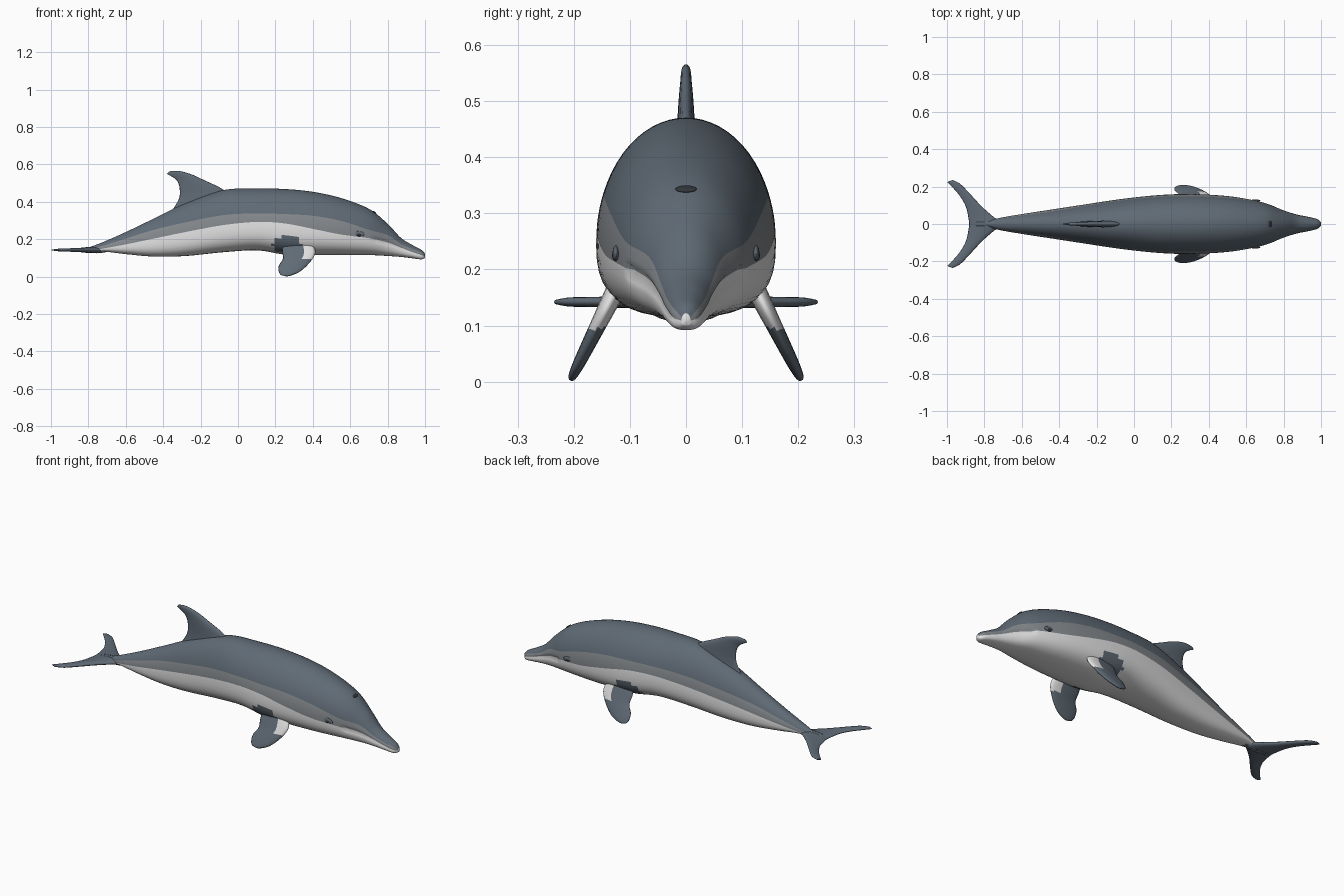
import bpy, bmesh, math
from mathutils import Vector

cube = bpy.data.objects.get("Cube")
if cube:
    bpy.data.objects.remove(cube, do_unlink=True)


def make_material(name, colour):
    mat = bpy.data.materials.new(name)
    mat.use_nodes = True
    mat.diffuse_color = (*colour, 1)
    mat.node_tree.nodes["Principled BSDF"].inputs["Base Color"].default_value = (*colour, 1)
    return mat


dark = make_material("slate grey", (.115, .145, .178))
mid = make_material("mid grey", (.23, .245, .26))
pale = make_material("pale belly", (.76, .76, .76))
black = make_material("eye black", (.03, .035, .04))
DARK, MID, PALE = range(3)


def spline(rows, steps):
    """Smooth curve through rows of numbers."""
    pts = [Vector(r) for r in rows]
    out = []
    for i in range(len(pts) - 1):
        a, b, c, d = (pts[min(max(i + k, 0), len(pts) - 1)] for k in (-1, 0, 1, 2))
        for s in range(steps):
            t = s / steps
            out.append(b + (c - a) * (t / 2) + (a * 2 - b * 5 + c * 4 - d) * (t * t / 2)
                       + (b * 3 - a - c * 3 + d) * (t ** 3 / 2))
    return out + [pts[-1]]


def loft(name, rings, paint):
    """Skin closed rings; paint(index in ring, centre) picks the colour slot."""
    bm = bmesh.new()
    grid = [[bm.verts.new(p) for p in ring] for ring in rings]
    n = len(grid[0])
    for r0, r1 in zip(grid, grid[1:]):
        for k in range(n):
            f = bm.faces.new((r0[k], r0[(k + 1) % n], r1[(k + 1) % n], r1[k]))
            f.material_index = paint(k, f.calc_center_median())
    for ring in (grid[0], grid[-1]):
        f = bm.faces.new(ring)
        f.material_index = paint(0, f.calc_center_median())
    bmesh.ops.recalc_face_normals(bm, faces=bm.faces)
    for f in bm.faces:
        f.smooth = True
    mesh = bpy.data.meshes.new(name)
    bm.to_mesh(mesh)
    bm.free()
    obj = bpy.data.objects.new(name, mesh)
    bpy.context.collection.objects.link(obj)
    for mat in (dark, mid, pale):
        mesh.materials.append(mat)
    return obj


# Body: x, back height, belly height, half width, pale edge, dark edge
stations = [
    (-.80, .155, .125, .010, .135, .142),
    (-.72, .185, .133, .032, .150, .165),
    (-.60, .238, .120, .053, .172, .203),
    (-.45, .310, .107, .076, .203, .250),
    (-.28, .392, .110, .102, .238, .290),
    (-.08, .462, .130, .132, .275, .328),
    (.10, .470, .140, .152, .292, .338),
    (.25, .468, .118, .160, .284, .334),
    (.40, .453, .115, .157, .255, .325),
    (.55, .420, .115, .143, .225, .298),
    (.70, .362, .115, .112, .205, .250),
    (.80, .282, .110, .073, .182, .222),
    (.87, .208, .105, .051, .155, .175),
    (.93, .170, .098, .039, .132, .148),
    (.98, .143, .092, .026, .115, .130),
    (1.0, .122, .100, .008, .109, .115),
]
LOWER, BAND, UPPER = 12, 4, 12
POWER = 2.7  # fullness of the lower flank


def body_point(st, angle):
    x, top, bot, w = st[:4]
    mid_z = bot + .38 * (top - bot)
    s, c = math.sin(angle), max(math.cos(angle), 0)
    if s >= 0:
        return Vector((x, w * c, mid_z + (top - mid_z) * s))
    e = 2 / POWER
    return Vector((x, w * c ** e, mid_z - (mid_z - bot) * (-s) ** e))


def angle_at(st, z):
    top, bot = st[1], st[2]
    mid_z = bot + .38 * (top - bot)
    if z >= mid_z:
        return math.asin(min((z - mid_z) / (top - mid_z), .95))
    return -math.asin(min((mid_z - z) / (mid_z - bot), .95) ** (POWER / 2))


def body_ring(st):
    q = math.pi / 2
    aw, ad = angle_at(st, st[4]), angle_at(st, st[5])
    angles = [-q + (aw + q) * i / LOWER for i in range(LOWER)]
    angles += [aw + (ad - aw) * i / BAND for i in range(BAND)]
    angles += [ad + (q - ad) * i / UPPER for i in range(UPPER + 1)]
    half = [body_point(st, a) for a in angles]
    if .72 < st[0] < .99:  # mouth crease
        half[LOWER].y *= .9
    return half + [Vector((p.x, -p.y, p.z)) for p in half[-2:0:-1]]


def body_paint(k, c):
    row = k if k < LOWER + BAND + UPPER else 2 * (LOWER + BAND + UPPER) - 1 - k
    # grey patch round each flipper root
    if ((c.x - .26) / .075) ** 2 + ((c.z - .17) / .05) ** 2 < 1 and abs(c.y) > .08:
        return DARK
    return PALE if row < LOWER else MID if row < LOWER + BAND else DARK


smooth_stations = spline(stations, 8)
loft("body", [body_ring(s) for s in smooth_stations], body_paint)


# Fins: each row is leading u, v, trailing u, v, half thickness
def fin(name, rows, place, normal, paint=lambda k, c: DARK):
    rings, n = [], 10
    for lu, lv, tu, tv, thick in spline(rows, 6):
        lead, trail = place(lu, lv), place(tu, tv)
        ring = []
        for i in range(2 * n):
            a = math.pi * i / n
            t = (1 - math.cos(a)) / 2
            ring.append(lead.lerp(trail, t) + normal * thick * math.sin(a) * (1.25 - .5 * t))
        rings.append(ring)
    return loft(name, rings, paint)


fin("dorsal_fin", [
    (-.04, .43, -.37, .33, .020),
    (-.09, .472, -.318, .41, .016),
    (-.18, .515, -.312, .47, .013),
    (-.25, .547, -.325, .51, .010),
    (-.32, .565, -.35, .532, .008),
    (-.368, .562, -.380, .548, .003),
], lambda u, v: Vector((u, 0, v)), Vector((0, 1, 0)))

fluke = [
    (-.69, -.01, -.880, -.01, .017),
    (-.765, .05, -.885, .03, .013),
    (-.82, .10, -.898, .09, .011),
    (-.88, .165, -.928, .145, .009),
    (-.93, .215, -.965, .19, .008),
    (-.97, .235, -.998, .225, .004),
]
flipper = [
    (.395, .185, .24, .20, .018),
    (.413, .14, .236, .14, .016),
    (.405, .105, .24, .095, .014),
    (.37, .06, .219, .06, .012),
    (.33, .026, .217, .03, .010),
    (.29, .008, .228, .01, .007),
    (.265, .002, .25, .003, .003),
]


def flipper_paint(k, c):
    return PALE if c.x > .35 and c.z > .095 else DARK


# The model faces +x along its length; sides are named from the front at -y
for side, label in ((1, "rear"), (-1, "front")):
    fin("tail_fluke_" + label, fluke,
        lambda u, v: Vector((u, side * v, .142)), Vector((0, 0, 1)))
    fin("flipper_" + label, flipper,
        lambda u, v: Vector((u, side * (.207 - .5 * v), v)),
        Vector((0, side * .9, .45)), flipper_paint)


def bead(name, mat, place, scale, tilt=0):
    bpy.ops.mesh.primitive_uv_sphere_add(segments=20, ring_count=12, radius=1, location=place)
    obj = bpy.context.object
    obj.name = name
    obj.scale = scale
    obj.rotation_euler.y = tilt
    obj.data.materials.append(mat)
    bpy.ops.object.shade_smooth()


# Eyes with brow folds, and the blowhole, seated on the body surface
eye_st = min(smooth_stations, key=lambda s: abs(s[0] - .645))
eye = body_point(eye_st, angle_at(eye_st, .225))
for side, label in ((1, "rear"), (-1, "front")):
    bead("eye_" + label, black, (eye.x, side * eye.y, eye.z), (.016, .007, .010))
    bead("eyelid_" + label, dark, (eye.x, side * eye.y, eye.z + .004), (.030, .006, .013), .15)
blow_st = min(smooth_stations, key=lambda s: abs(s[0] - .735))
bead("blowhole", black, (blow_st[0], 0, blow_st[1]), (.010, .019, .004), .6)
